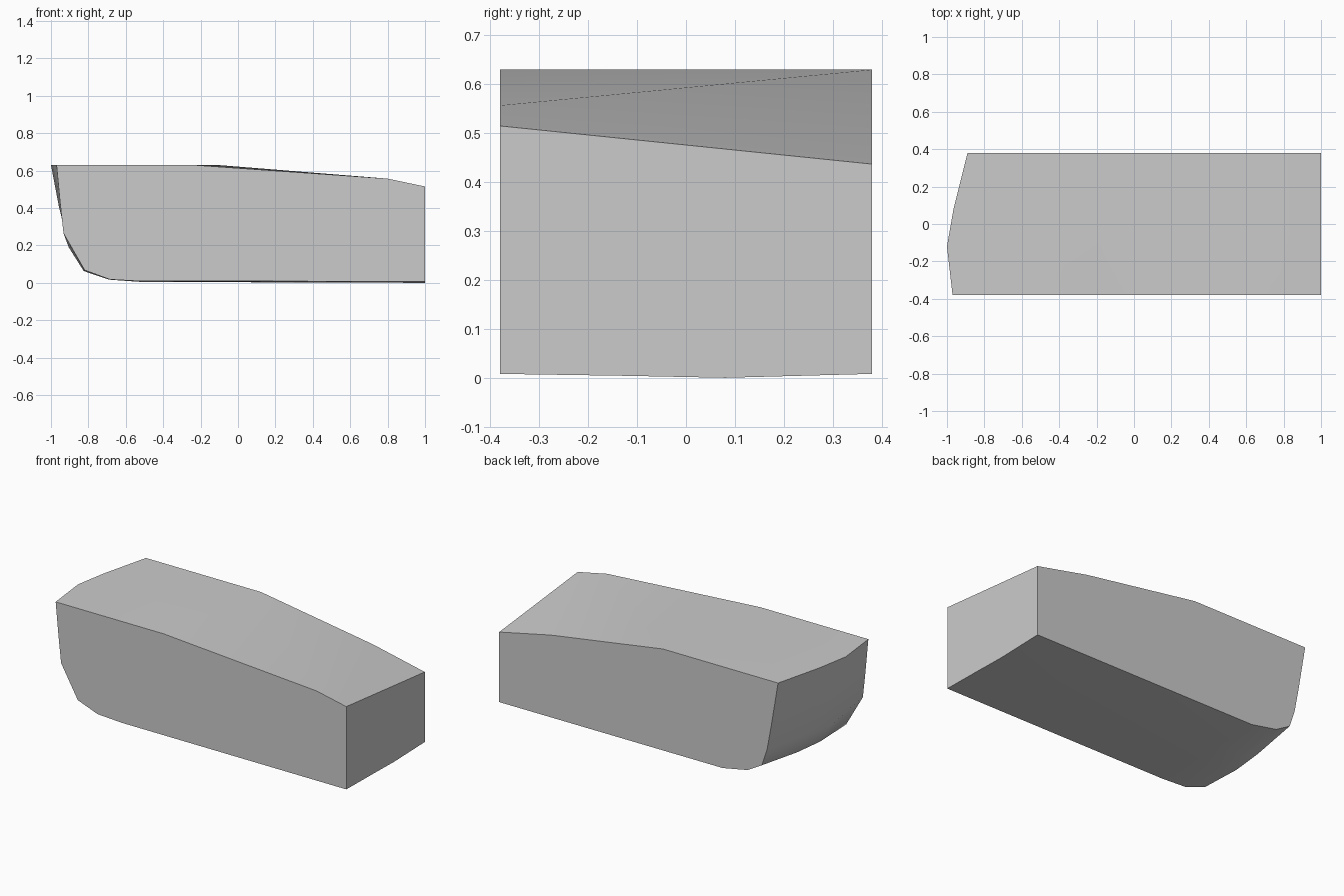
import bpy, bmesh

cube = bpy.data.objects.get("Cube")
if cube:
    bpy.data.objects.remove(cube, do_unlink=True)

grey = bpy.data.materials.new("plain grey")
grey.use_nodes = True
colour = (0.6, 0.6, 0.6, 1)
grey.diffuse_color = colour
grey.node_tree.nodes["Principled BSDF"].inputs["Base Color"].default_value = colour

# Cross-sections of the rounded end and underside, top to bottom, keyed by y
sections = {
    -0.38: [(-0.97, 0.63), (-0.95, 0.42), (-0.933, 0.265), (-0.82, 0.068),
            (-0.685, 0.018), (-0.52, 0.009), (1, 0.008)],
    -0.12: [(-1, 0.63), (-0.958, 0.41), (-0.905, 0.19), (-0.825, 0.063),
            (-0.69, 0.017), (-0.52, 0.007), (1, 0.004)],
    0.08: [(-0.965, 0.63), (-0.925, 0.39), (-0.885, 0.2), (-0.81, 0.07),
           (-0.69, 0.022), (-0.52, 0.005), (1, 0)],
    0.38: [(-0.89, 0.63), (-0.843, 0.35), (-0.815, 0.2), (-0.78, 0.097),
           (-0.685, 0.042), (-0.515, 0.009), (1, 0.008)],
}
# Sloping top edges along the front and back sides
front_edge = [(-0.24, 0.63), (0.8, 0.557), (1, 0.515)]
back_edge = [(-0.11, 0.63), (0.65, 0.512), (1, 0.437)]

bm = bmesh.new()


def row(points, y):
    return [bm.verts.new((x, y, z)) for x, z in points]


lofts = [row(points, y) for y, points in sections.items()]
front, back = row(front_edge, -0.38), row(back_edge, 0.38)

# Rounded end and underside
for a, b in zip(lofts, lofts[1:]):
    for i in range(len(a) - 1):
        bm.faces.new((a[i], a[i + 1], b[i + 1], b[i]))

# Flat sides and square end
bm.faces.new(lofts[0] + front[::-1])
bm.faces.new(lofts[-1] + back[::-1])
bm.faces.new([r[-1] for r in lofts] + [back[2], front[2]])

# Level top, then the twisted slope
bm.faces.new([r[0] for r in lofts] + [back[0], front[0]])
bm.faces.new((front[0], front[1], back[0]))
bm.faces.new((front[1], back[1], back[0]))
bm.faces.new((front[1], front[2], back[1]))
bm.faces.new((front[2], back[2], back[1]))
bmesh.ops.recalc_face_normals(bm, faces=bm.faces[:])

mesh = bpy.data.meshes.new("sloped_block")
bm.to_mesh(mesh)
bm.free()
mesh.materials.append(grey)
block = bpy.data.objects.new("sloped_block", mesh)
bpy.context.collection.objects.link(block)

# Smooth the curved surfaces, keep the outline edges sharp
bpy.ops.object.select_all(action="DESELECT")
block.select_set(True)
bpy.context.view_layer.objects.active = block
bpy.ops.object.shade_smooth_by_angle(angle=0.7)
